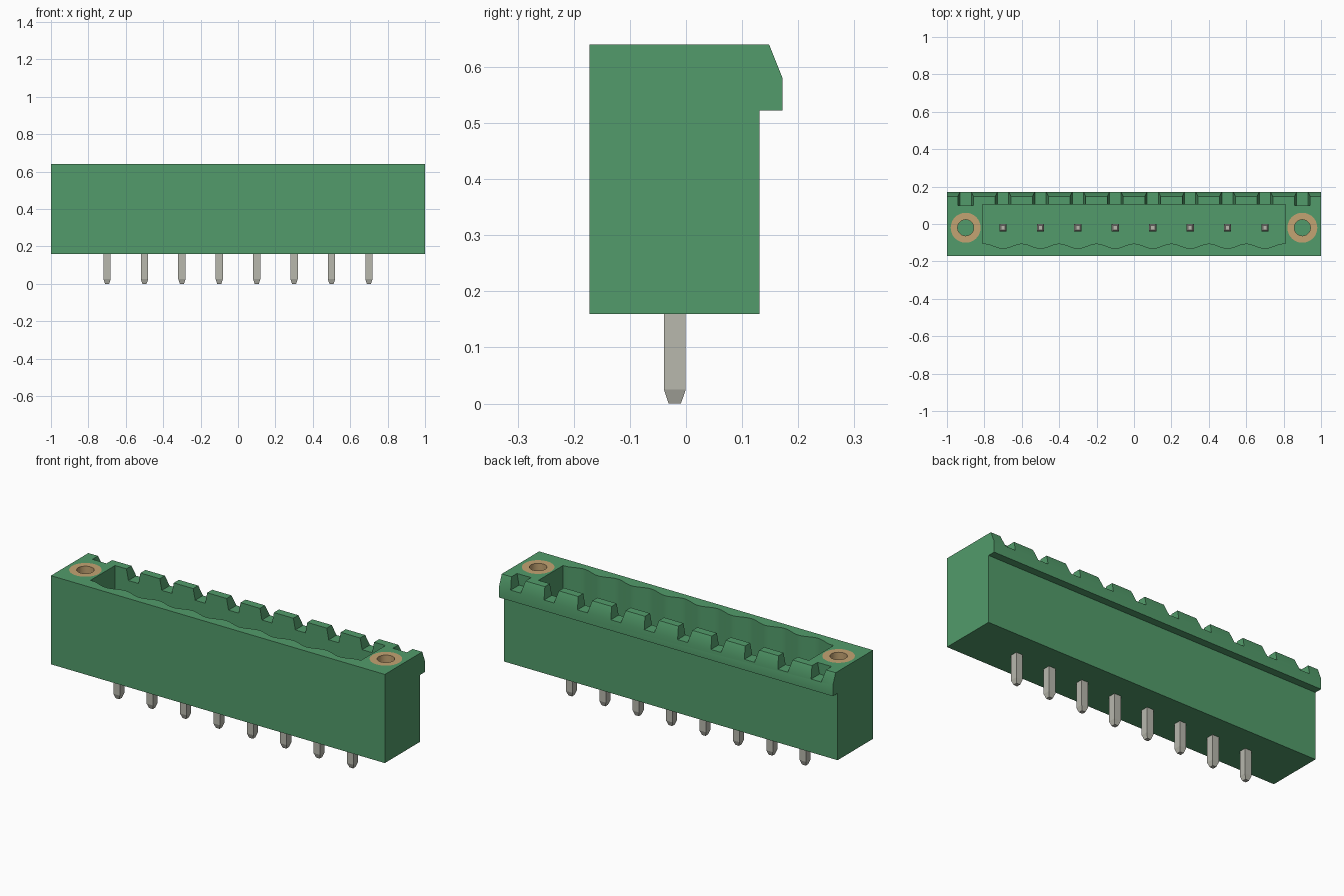
import bpy, bmesh, math
from mathutils import Matrix, Vector

cube = bpy.data.objects.get("Cube")
if cube:
    bpy.data.objects.remove(cube, do_unlink=True)


def material(name, rgb, metallic=0.0):
    m = bpy.data.materials.new(name)
    m.use_nodes = True
    m.diffuse_color = (*rgb, 1)
    m.node_tree.nodes["Principled BSDF"].inputs["Base Color"].default_value = (*rgb, 1)
    return m


green = material("green plastic", (0.085, 0.33, 0.145))
tin = material("tinned metal", (0.48, 0.48, 0.42))
brass = material("brass", (0.55, 0.37, 0.17))


def to_object(name, bm, mat=None):
    bmesh.ops.recalc_face_normals(bm, faces=bm.faces[:])
    mesh = bpy.data.meshes.new(name)
    bm.to_mesh(mesh)
    bm.free()
    obj = bpy.data.objects.new(name, mesh)
    bpy.context.collection.objects.link(obj)
    if mat:
        mesh.materials.append(mat)
    return obj


def prism(name, points, direction, mat=None):
    """Closed outline of 3D points, extruded along a direction."""
    bm = bmesh.new()
    face = bm.faces.new([bm.verts.new(p) for p in points])
    out = bmesh.ops.extrude_face_region(bm, geom=[face])
    bmesh.ops.translate(bm, vec=Vector(direction),
                        verts=[g for g in out["geom"] if isinstance(g, bmesh.types.BMVert)])
    return to_object(name, bm, mat)


def activate(obj):
    bpy.ops.object.select_all(action="DESELECT")
    obj.select_set(True)
    bpy.context.view_layer.objects.active = obj


def cut(obj, cutter):
    """Subtract the cutter, then discard it."""
    cutter.hide_render = True
    mod = obj.modifiers.new("cut", "BOOLEAN")
    mod.operation = "DIFFERENCE"
    mod.solver = "EXACT"
    mod.object = cutter
    activate(obj)
    bpy.ops.object.modifier_apply(modifier=mod.name)
    bpy.data.objects.remove(cutter, do_unlink=True)


TOP, BASE, FLOOR = 0.64, 0.16, 0.28
PIN_Y = -0.02
PIN_X = [-0.7 + 0.2 * i for i in range(8)]

# Housing: side profile with the overhanging chamfered lip at the back
side = [(-0.172, BASE), (0.131, BASE), (0.131, 0.522), (0.172, 0.522),
        (0.172, 0.58), (0.148, TOP), (-0.172, TOP)]
housing = prism("housing", [(-1, y, z) for y, z in side], (2, 0, 0), green)

# Socket with a scalloped front wall, one scallop per pin
steps = 130
outline = [(0.81, 0.105, FLOOR), (-0.81, 0.105, FLOOR)]
for i in range(steps + 1):
    x = -0.81 + 1.62 * i / steps
    y = -0.1175 - 0.0125 * math.cos(2 * math.pi * (x - 0.7) / 0.2)
    outline.append((x, y, FLOOR))
cut(housing, prism("socket_cutter", outline, (0, 0, 0.5)))

# Tapered coding notches along the lip
for i in range(10):
    x = -0.9 + 0.2 * i
    notch = [(x - 0.03, 0.1, 0.58), (x + 0.03, 0.1, 0.58),
             (x + 0.047, 0.1, 0.665), (x - 0.047, 0.1, 0.665)]
    cut(housing, prism("notch_cutter", notch, (0, 0.1, 0)))

# Threaded-insert bores in both end blocks, with brass sleeves
BORE = 0.3
for sx, label in ((-1, "right"), (1, "left")):
    bm = bmesh.new()
    bmesh.ops.create_cone(bm, cap_ends=True, segments=48, radius1=0.08, radius2=0.08,
                          depth=0.5, matrix=Matrix.Translation((0.9 * sx, PIN_Y, BORE + 0.25)))
    cut(housing, to_object("bore_cutter", bm))

    bm = bmesh.new()
    ring = [bm.verts.new((0.9 * sx + r, PIN_Y, z))
            for r, z in ((0.08, BORE), (0.08, TOP), (0.043, TOP), (0.043, BORE))]
    edges = [bm.edges.new((ring[i], ring[(i + 1) % 4])) for i in range(4)]
    bmesh.ops.spin(bm, geom=ring + edges, cent=(0.9 * sx, PIN_Y, 0), axis=(0, 0, 1),
                   angle=2 * math.pi, steps=48)
    bmesh.ops.remove_doubles(bm, verts=bm.verts[:], dist=1e-5)
    sleeve = to_object("threaded_insert_" + label, bm, brass)
    activate(sleeve)
    bpy.ops.object.shade_smooth_by_angle(angle=math.radians(30))

activate(housing)
bpy.ops.object.shade_smooth_by_angle(angle=math.radians(30))

# Square contact pins with tapered ends
for n, x in enumerate(PIN_X, 1):
    bm = bmesh.new()
    rings = []
    for z, h in ((0, 0.011), (0.025, 0.0195), (0.51, 0.0195), (0.535, 0.011)):
        rings.append([bm.verts.new((x + h * a, PIN_Y + h * b, z))
                      for a, b in ((-1, -1), (1, -1), (1, 1), (-1, 1))])
    for lo, hi in zip(rings, rings[1:]):
        for i in range(4):
            j = (i + 1) % 4
            bm.faces.new((lo[i], lo[j], hi[j], hi[i]))
    bm.faces.new(rings[0])
    bm.faces.new(rings[-1])
    to_object(f"contact_pin_{n}", bm, tin)
